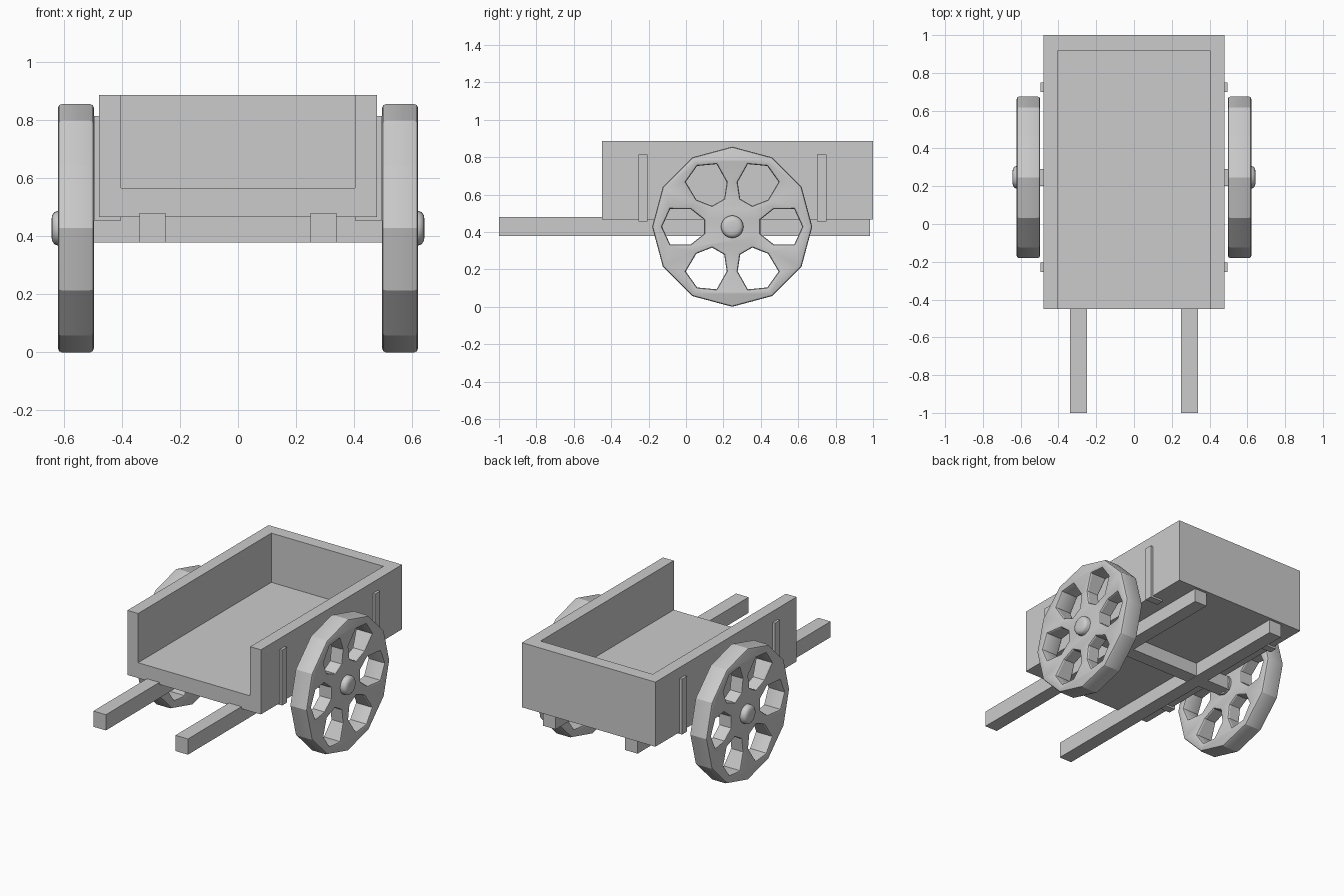
import bpy, bmesh
from math import sin, cos, radians, hypot
from mathutils import Matrix, Vector

if "Cube" in bpy.data.objects:
    bpy.data.objects.remove(bpy.data.objects["Cube"])


def mirror_x(ob):
    ob.modifiers.new("mirror", 'MIRROR')


def box(name, lo, hi, mirror=False):
    lo, hi = Vector(lo), Vector(hi)
    bm = bmesh.new()
    bmesh.ops.create_cube(bm, size=1, matrix=Matrix.Translation((lo + hi) / 2) @ Matrix.Diagonal((*(hi - lo), 1)))
    me = bpy.data.meshes.new(name)
    bm.to_mesh(me)
    bm.free()
    ob = bpy.data.objects.new(name, me)
    bpy.context.collection.objects.link(ob)
    if mirror:
        mirror_x(ob)
    return ob


def activate(ob):
    bpy.ops.object.select_all(action='DESELECT')
    ob.select_set(True)
    bpy.context.view_layer.objects.active = ob


# Cart bed, hollowed out and open at the front
bed = box("cart_bed", (-.48, -.45, .467), (.48, 1, .887))
cutter = box("bed_cutter", (-.403, -.6, .567), (.403, .918, 1.1))
cut = bed.modifiers.new("hollow", 'BOOLEAN')
cut.operation, cut.object, cut.solver = 'DIFFERENCE', cutter, 'EXACT'
activate(bed)
bpy.ops.object.modifier_apply(modifier="hollow")
bpy.data.objects.remove(cutter)

# Shafts and axle beam
CY, CZ, R = .247, .428, .428
box("shaft", (.25, -1, .378), (.34, .983, .48), True)
box("axle_beam", (-.52, CY - .045, .379), (.52, CY + .045, .47))

# Straps up the sides, folded under the bed
for y in (-.23, .725):
    box("side_strap", (.475, y - .025, .455), (.496, y + .025, .815), True)
    box("strap_foot", (.403, y - .025, .455), (.48, y + .025, .47), True)

# Wheel: twelve-sided disc with six flared windows
cu = bpy.data.curves.new("wheel", 'CURVE')
cu.dimensions, cu.fill_mode = '2D', 'BOTH'
cu.extrude, cu.bevel_depth, cu.bevel_resolution, cu.offset = .049, .013, 1, -.013


def polygon(points):
    s = cu.splines.new('POLY')
    s.points.add(len(points) - 1)
    for p, (r, a) in zip(s.points, points):
        p.co = (r * cos(radians(a)), r * sin(radians(a)), 0, 1)
    s.use_cyclic_u = True


polygon([(R, 30 * i) for i in range(12)])
half = [(.345, 16), (.24, 23), (.155, 14)]
for k in range(6):
    side_a = [(r, 60 * k + a) for r, a in half]
    side_b = [(r, 60 * k - a) for r, a in reversed(half)]
    polygon([(.375, 60 * k)] + side_a + side_b)
wheel = bpy.data.objects.new("wheel", cu)
bpy.context.collection.objects.link(wheel)
activate(wheel)
bpy.ops.object.convert(target='MESH')
wheel = bpy.context.object
# Thin the spokes towards the hub, then stand the wheel up
for v in wheel.data.vertices:
    x, y, z = v.co
    if hypot(x, y) < .29:
        z *= .72
    v.co = (.559 + z, CY + x, CZ + y)
bm = bmesh.new()
bm.from_mesh(wheel.data)
bmesh.ops.remove_doubles(bm, verts=bm.verts, dist=.0005)
bmesh.ops.recalc_face_normals(bm, faces=bm.faces)
bm.to_mesh(wheel.data)
bm.free()
mirror_x(wheel)
activate(wheel)
bpy.ops.object.shade_smooth_by_angle(angle=radians(25))

# Rounded hub cap, lathed from a short profile
profile = [(.50, .06), (.622, .06), (.634, .055), (.641, .044), (.644, .025)]
bm = bmesh.new()
n = 20
rings = [[bm.verts.new((x, CY + r * cos(radians(360 * i / n)), CZ + r * sin(radians(360 * i / n))))
          for i in range(n)] for x, r in profile]
for a, b in zip(rings, rings[1:]):
    for i in range(n):
        bm.faces.new((a[i], a[(i + 1) % n], b[(i + 1) % n], b[i]))
bm.faces.new(rings[0])
bm.faces.new(rings[-1])
bmesh.ops.recalc_face_normals(bm, faces=bm.faces)
me = bpy.data.meshes.new("hub_cap")
bm.to_mesh(me)
bm.free()
hub = bpy.data.objects.new("hub_cap", me)
bpy.context.collection.objects.link(hub)
mirror_x(hub)
activate(hub)
bpy.ops.object.shade_smooth_by_angle(angle=radians(40))
